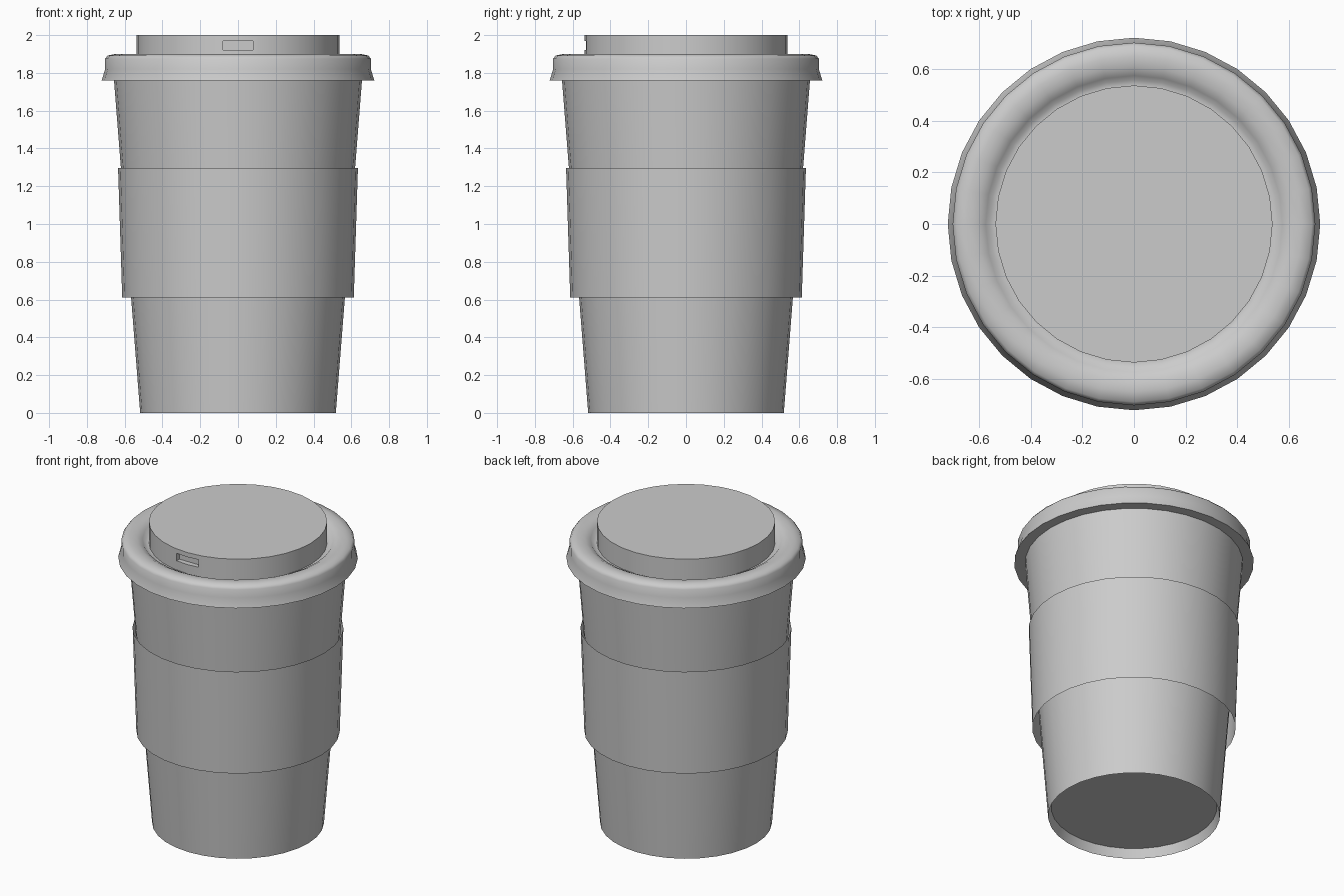
import bpy, bmesh, math

if "Cube" in bpy.data.objects:
    bpy.data.objects.remove(bpy.data.objects["Cube"])

SIDES = 32


def revolve(name, profile, angle=40):
    """Lathe a (radius, z) profile around z; a radius of 0 closes the end with a fan."""
    bm = bmesh.new()
    rings = []
    for r, z in profile:
        if r == 0:
            rings.append([bm.verts.new((0, 0, z))] * SIDES)
        else:
            rings.append([bm.verts.new((r * math.cos(2 * math.pi * i / SIDES),
                                        r * math.sin(2 * math.pi * i / SIDES), z))
                          for i in range(SIDES)])
    for a, b in zip(rings, rings[1:]):
        for i in range(SIDES):
            j = (i + 1) % SIDES
            bm.faces.new(list(dict.fromkeys((a[i], a[j], b[j], b[i]))))
    me = bpy.data.meshes.new(name)
    bm.to_mesh(me)
    bm.free()
    ob = bpy.data.objects.new(name, me)
    bpy.context.collection.objects.link(ob)
    bpy.ops.object.select_all(action='DESELECT')
    ob.select_set(True)
    bpy.context.view_layer.objects.active = ob
    bpy.ops.object.shade_smooth_by_angle(angle=math.radians(angle))
    return ob


# Tapered cup with a recessed base
revolve("cup", [(0, 0.06), (0.50, 0.06), (0.518, 0), (0.658, 1.78)])

# Open heat sleeve standing slightly off the cup
revolve("sleeve", [(0.613, 0.61), (0.635, 1.297)])

# Lid: flared skirt, rounded shoulder and inner groove
revolve("lid_rim", [(0.655, 1.76), (0.722, 1.76), (0.703, 1.82), (0.703, 1.875),
                    (0.69, 1.892), (0.65, 1.90), (0.61, 1.897), (0.575, 1.88),
                    (0.558, 1.86), (0.535, 1.86)], 60)

# Raised cap of the lid
cap = revolve("lid_cap", [(0, 1.84), (0.537, 1.84), (0.537, 2.0), (0, 2.0)])

# Small sip notch in the front of the cap
bpy.ops.mesh.primitive_cube_add(size=1, location=(0, -0.54, 1.945))
cutter = bpy.context.object
cutter.name = "notch_cutter"
cutter.scale = (0.16, 0.08, 0.05)
cutter.hide_render = True
cutter.display_type = 'WIRE'
notch = cap.modifiers.new("sip_notch", 'BOOLEAN')
notch.operation = 'DIFFERENCE'
notch.object = cutter
